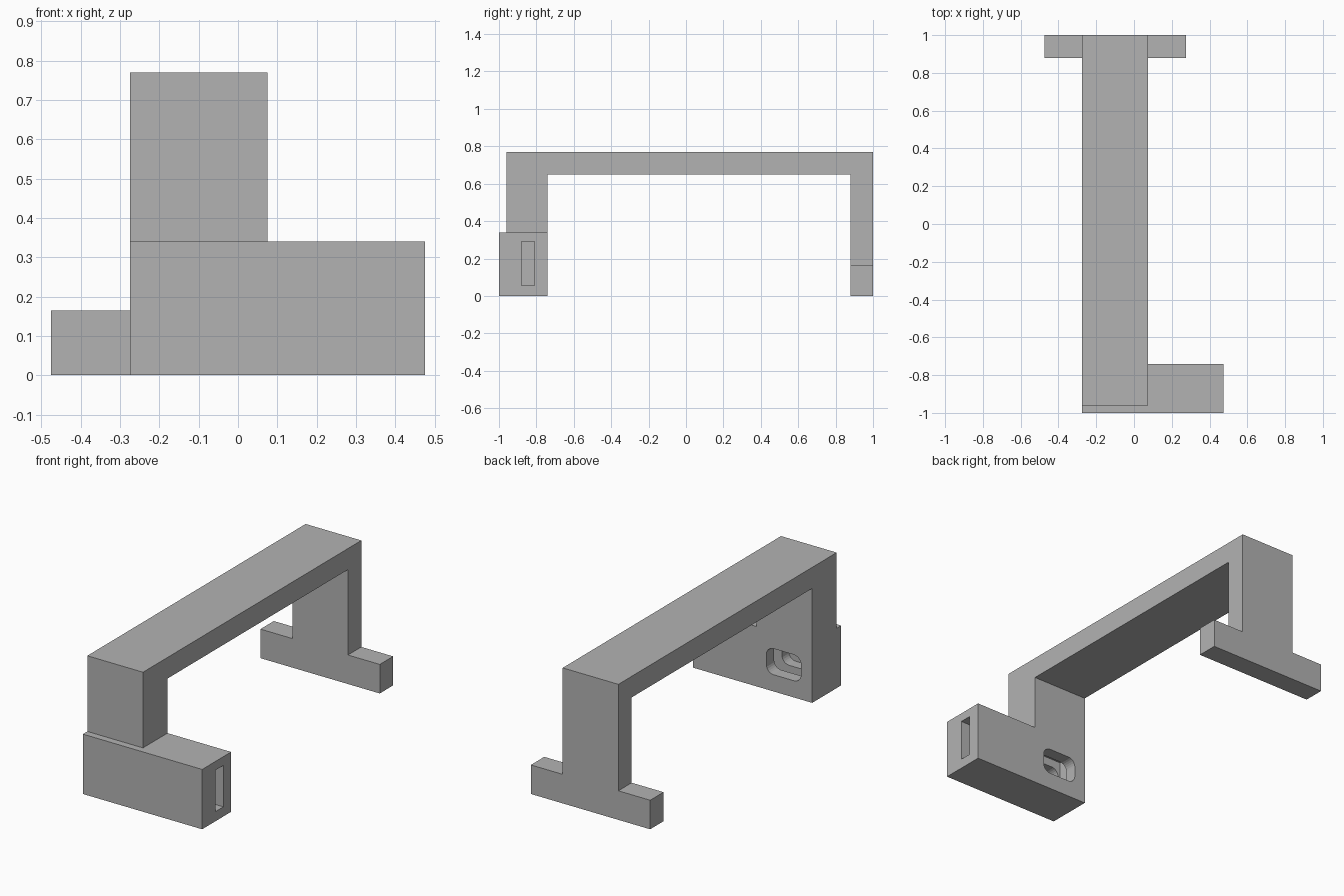
import bpy, bmesh
from math import pi, cos, sin
from mathutils import Vector

cube = bpy.data.objects.get("Cube")
if cube:
    bpy.data.objects.remove(cube, do_unlink=True)

grey = bpy.data.materials.new("plain grey")
grey.use_nodes = True
colour = (0.45, 0.45, 0.45, 1)
grey.diffuse_color = colour
grey.node_tree.nodes["Principled BSDF"].inputs["Base Color"].default_value = colour


def prism(name, outline, push):
    """Extrude a flat outline of 3D points along a vector."""
    bm = bmesh.new()
    face = bm.faces.new([bm.verts.new(p) for p in outline])
    ext = bmesh.ops.extrude_face_region(bm, geom=[face])
    moved = [v for v in ext["geom"] if isinstance(v, bmesh.types.BMVert)]
    bmesh.ops.translate(bm, vec=Vector(push), verts=moved)
    bmesh.ops.recalc_face_normals(bm, faces=bm.faces[:])
    mesh = bpy.data.meshes.new(name)
    bm.to_mesh(mesh)
    bm.free()
    mesh.materials.append(grey)
    obj = bpy.data.objects.new(name, mesh)
    bpy.context.scene.collection.objects.link(obj)
    return obj


def box(name, x0, x1, y0, y1, z0, z1):
    base = [(x0, y0, z0), (x1, y0, z0), (x1, y1, z0), (x0, y1, z0)]
    return prism(name, base, (0, 0, z1 - z0))


def rounded(x0, x1, z0, z1, r, y, steps=6):
    """Rounded rectangle outline facing the back."""
    corners = [(x1 - r, z1 - r), (x0 + r, z1 - r), (x0 + r, z0 + r), (x1 - r, z0 + r)]
    pts = []
    for i, (cx, cz) in enumerate(corners):
        for s in range(steps + 1):
            a = (i + s / steps) * pi / 2
            pts.append((cx + r * cos(a), y, cz + r * sin(a)))
    return pts


def cut(target, cutter):
    cutter.hide_render = True
    cutter.hide_viewport = True
    cutter.display_type = 'WIRE'
    mod = target.modifiers.new(cutter.name, 'BOOLEAN')
    mod.operation = 'DIFFERENCE'
    mod.solver = 'EXACT'
    mod.object = cutter


# Bridge: front post, beam and rear leg in one profile
left, right = 0.075, -0.275
profile = [(-0.96, 0.34), (-0.74, 0.34), (-0.74, 0.65), (0.88, 0.65),
           (0.88, 0), (1, 0), (1, 0.77), (-0.96, 0.77)]
prism("bridge", [(right, y, z) for y, z in profile], (left - right, 0, 0))

# Rear foot: a toe on either side of the leg
box("rear_toe_left", left, 0.275, 0.88, 1, 0, 0.165)
box("rear_toe_right", -0.475, right, 0.88, 1, 0, 0.165)

# Front housing with a side slot and a rounded rear window
housing = box("front_housing", right, 0.475, -1, -0.74, 0, 0.34)
cut(housing, box("slot_cutter", -0.22, 0.6, -0.88, -0.81, 0.055, 0.29))
window = rounded(-0.205, 0.013, 0.095, 0.243, 0.045, -0.6)
cut(housing, prism("window_cutter", window, (0, -0.34, 0)))
